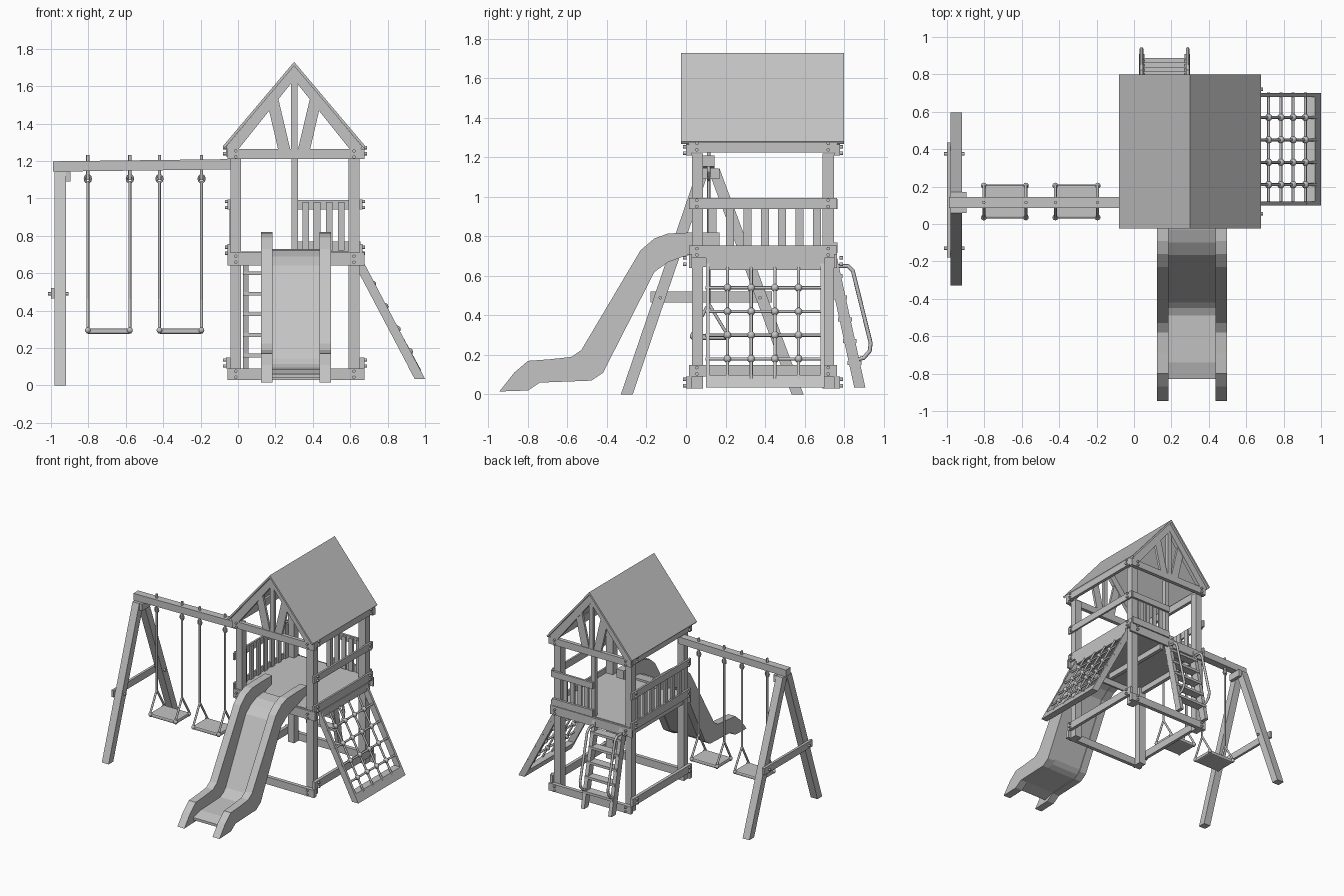
import bpy, bmesh, math
from mathutils import Vector

if "Cube" in bpy.data.objects:
    bpy.data.objects.remove(bpy.data.objects["Cube"], do_unlink=True)

GREY = (0.55, 0.55, 0.55, 1)
mat = bpy.data.materials.new("light grey")
mat.use_nodes = True
mat.diffuse_color = GREY
mat.node_tree.nodes["Principled BSDF"].inputs["Base Color"].default_value = GREY


def finish(name, bm, smooth=False):
    bmesh.ops.recalc_face_normals(bm, faces=bm.faces)
    mesh = bpy.data.meshes.new(name)
    for f in bm.faces:
        f.smooth = smooth
    bm.to_mesh(mesh)
    bm.free()
    mesh.materials.append(mat)
    obj = bpy.data.objects.new(name, mesh)
    bpy.context.collection.objects.link(obj)
    return obj


def prism(name, pts, axis, lo, hi):
    """Extrude a profile: axis 'y' takes (x, z) points, axis 'x' takes (y, z)."""
    bm = bmesh.new()
    place = (lambda p, t: (t, p[0], p[1])) if axis == "x" else (lambda p, t: (p[0], t, p[1]))
    face = bm.faces.new([bm.verts.new(place(p, lo)) for p in pts])
    ext = bmesh.ops.extrude_face_region(bm, geom=[face])
    move = (hi - lo, 0, 0) if axis == "x" else (0, hi - lo, 0)
    bmesh.ops.translate(bm, vec=move, verts=[v for v in ext["geom"] if isinstance(v, bmesh.types.BMVert)])
    return finish(name, bm)


def box(name, x, y, z):
    return prism(name, [(x[0], z[0]), (x[1], z[0]), (x[1], z[1]), (x[0], z[1])], "y", *y)


def slanted(name, a, b, w, axis, lo, hi):
    """Board from a to b whose ends are cut level."""
    return prism(name, [(a[0] - w, a[1]), (a[0] + w, a[1]), (b[0] + w, b[1]), (b[0] - w, b[1])], axis, lo, hi)


def tube(name, pts, r, sides=8):
    bm = bmesh.new()
    for a, b in zip(pts, pts[1:]):
        a, b = Vector(a), Vector(b)
        m = (b - a).to_track_quat("Z", "Y").to_matrix().to_4x4()
        m.translation = (a + b) / 2
        bmesh.ops.create_cone(bm, cap_ends=True, segments=sides, radius1=r, radius2=r,
                              depth=(b - a).length + r * 0.6, matrix=m)
    obj = finish(name, bm, True)
    obj.data.set_sharp_from_angle(angle=math.radians(50))
    return obj


def ball(name, loc, r):
    bm = bmesh.new()
    bmesh.ops.create_uvsphere(bm, u_segments=10, v_segments=6, radius=r)
    bmesh.ops.translate(bm, vec=loc, verts=bm.verts)
    return finish(name, bm, True)


def bolt(x, y, z, axis, sign):
    end = (x + sign * 0.012, y, z) if axis == "x" else (x, y + sign * 0.012, z)
    tube("bolt", [(x, y, z), end], 0.009)


# Tower posts
X_POST = [(-0.04, 0.015), (0.59, 0.65)]
Y_POST = [(0.03, 0.085), (0.69, 0.75)]
for x in X_POST:
    for y in Y_POST:
        box("tower_post", x, y, (0.03, 1.22))

# Front and back beams, then side beams
Y_OUT = [(0.0, 0.03, -1), (0.75, 0.78, 1)]
X_OUT = [(-0.065, -0.04, -1), (0.65, 0.675, 1)]
for y0, y1, s in Y_OUT:
    for name, z in (("base_cross_beam", (0.03, 0.09)), ("floor_cross_beam", (0.64, 0.71)),
                    ("top_cross_beam", (1.21, 1.265))):
        inset = 0.015 if name == "floor_cross_beam" else 0
        box(name, (-0.055, 0.675), (y0 + inset * (s < 0), y1 - inset * (s > 0)), z)
        for x in (-0.012, 0.62):
            for dz in (0.016, -0.016):
                bolt(x, y0 if s < 0 else y1, sum(z) / 2 + dz, "y", s)
for x0, x1, s in X_OUT:
    for name, z, t in (("base_side_beam", (0.09, 0.15), 0), ("floor_side_beam", (0.69, 0.755), 0.01),
                       ("side_guard_rail", (0.94, 0.995), 0.01), ("top_side_beam", (1.225, 1.285), 0)):
        xa, xb = (x0 + t, x1) if s < 0 else (x0, x1 - t)
        box(name, (xa, xb), (0.015, 0.765), z)
        for y in (0.055, 0.72):
            for dz in (0.016, -0.016):
                bolt(xa if s < 0 else xb, y, sum(z) / 2 + dz, "x", s)

# Floor and joists
box("floor", (-0.04, 0.65), (0.03, 0.75), (0.69, 0.715))
for x in (-0.035, 0.29, 0.615):
    box("floor_joist", (x, x + 0.03), (0.085, 0.69), (0.645, 0.69))

# Slatted railing on the swing side
for i in range(7):
    y = 0.115 + i * 0.088
    box("side_slat", (-0.045, -0.028), (y, y + 0.04), (0.7, 0.985))

# Half railing on the back
box("back_upper_rail", (0.295, 0.655), (0.75, 0.768), (0.94, 0.99))
box("back_lower_rail", (0.295, 0.655), (0.75, 0.768), (0.715, 0.77))
box("back_middle_post", (0.285, 0.32), (0.715, 0.75), (0.71, 1.22))
for x in (0.345, 0.405, 0.47, 0.535):
    box("back_slat", (x, x + 0.035), (0.735, 0.75), (0.72, 0.98))

# Roof panels
RIDGE, TOP, EAVE = 0.3, 1.73, 1.28
for s in (-1, 1):
    prism("roof_panel", [(RIDGE, TOP), (RIDGE + s * 0.38, EAVE), (RIDGE + s * 0.372, EAVE - 0.012),
                         (RIDGE, TOP - 0.022)], "y", -0.025, 0.8)

# Gable frames
for y in (0.0, 0.75):
    for s in (-1, 1):
        prism("rafter", [(RIDGE, 1.71), (RIDGE + s * 0.365, 1.275), (RIDGE + s * 0.355, 1.26),
                         (RIDGE + s * 0.3, 1.26), (RIDGE, 1.635)], "y", y, y + 0.03)
        prism("gable_strut", [(RIDGE + s * 0.02, 1.26), (RIDGE + s * 0.085, 1.26),
                              (RIDGE + s * 0.135, 1.475), (RIDGE + s * 0.085, 1.535)], "y", y + 0.005, y + 0.025)
    box("king_post", (0.283, 0.318), (y + 0.003, y + 0.027), (1.26, 1.66))

# Slide walls and bed
wall = [(0.17, 0.82), (0.03, 0.82), (-0.09, 0.815), (-0.16, 0.79), (-0.23, 0.73), (-0.53, 0.225),
        (-0.58, 0.19), (-0.69, 0.178), (-0.8, 0.17), (-0.87, 0.11), (-0.945, 0.015),
        (-0.8, 0.02), (-0.74, 0.06), (-0.48, 0.07), (-0.42, 0.11), (-0.16, 0.62),
        (-0.09, 0.67), (0.02, 0.71), (0.17, 0.75)]
for x in (0.123, 0.435):
    prism("slide_wall", wall, "x", x, x + 0.062)
bed = [(0.06, 0.73), (-0.03, 0.72), (-0.1, 0.69), (-0.165, 0.64), (-0.42, 0.145), (-0.45, 0.115),
       (-0.49, 0.095), (-0.74, 0.085), (-0.83, 0.06)]
prism("slide_bed", bed + [(y, z - 0.02) for y, z in reversed(bed)], "x", 0.18, 0.44)

# Ladder with handrails
for x in (0.027, 0.27):
    slanted("ladder_stile", (0.88, 0.035), (0.735, 0.7), 0.028, "x", x, x + 0.03)
for z in (0.16, 0.27, 0.38, 0.49, 0.6):
    y = 0.88 - (z - 0.035) * 0.218
    box("ladder_rung", (0.03, 0.297), (y - 0.035, y + 0.035), (z - 0.01, z + 0.01))
for x in (0.04, 0.287):
    tube("ladder_handrail", [(x, 0.76, 0.65), (x, 0.82, 0.65), (x, 0.845, 0.625), (x, 0.935, 0.26),
                             (x, 0.93, 0.22), (x, 0.9, 0.185), (x, 0.86, 0.175)], 0.01)

# Climbing net frame
for y in (0.1, 0.68):
    prism("net_frame_side", [(0.65, 0.7), (1.0, 0.035), (0.945, 0.035), (0.65, 0.595)], "y", y, y + 0.02)
prism("net_foot_board", [(1.0, 0.035), (0.967, 0.098), (0.91, 0.098), (0.945, 0.035)], "y", 0.1, 0.7)
box("net_top_board", (0.65, 0.67), (0.1, 0.7), (0.63, 0.69))


def net_x(z):
    return 0.72 + (0.54 - z) * 0.545


# Ropes and knots of the net
ROWS = (0.54, 0.42, 0.3, 0.18)
COLUMNS = (0.21, 0.33, 0.45, 0.57)
for z in ROWS:
    tube("net_rope_row", [(net_x(z), 0.1, z), (net_x(z), 0.7, z)], 0.008)
for y in COLUMNS:
    tube("net_rope_column", [(net_x(0.66), y, 0.66), (net_x(0.08), y, 0.08)], 0.008)
    for z in ROWS:
        ball("net_knot", (net_x(z), y, z), 0.02)

# Swing beam and A-frame
MID = 0.115
prism("swing_beam", [(-0.99, 1.143), (-0.03, 1.155), (-0.03, 1.21), (-0.99, 1.198)], "y", 0.085, 0.145)
slanted("swing_leg_front", (-0.3, 0), (0.09, 1.143), 0.03, "x", -0.98, -0.92)
slanted("swing_leg_back", (0.565, 0), (0.14, 1.143), 0.03, "x", -0.98, -0.92)
box("swing_cross_brace", (-1.0, -0.98), (-0.18, 0.435), (0.465, 0.52))
box("swing_bracket", (-0.92, -0.895), (0.06, 0.17), (1.09, 1.145))
for y in (-0.13, 0.375):
    bolt(-1.0, y, 0.49, "x", -1)
    bolt(-0.92, y, 0.49, "x", 1)

# Swings
for x0, x1 in ((-0.803, -0.578), (-0.42, -0.195)):
    seat = box("swing_seat", (x0 - 0.005, x1 + 0.005), (0.03, 0.21), (0.275, 0.305))
    bevel = seat.modifiers.new("rounded", "BEVEL")
    bevel.width, bevel.segments = 0.01, 2
    for x in (x0, x1):
        tube("swing_bolt", [(x, MID, 1.1), (x, MID, 1.23)], 0.009)
        ring = [(x + 0.016 * math.cos(a), MID, 1.105 + 0.02 * math.sin(a))
                for a in [i * math.pi / 5 for i in range(11)]]
        tube("swing_hook", ring, 0.006, 6)
        tube("swing_rope", [(x, MID, 1.09), (x, MID, 0.46)], 0.008)
        for y in (0.035, 0.205):
            tube("swing_rope_fork", [(x, MID, 0.46), (x, y, 0.31), (x, y, 0.28)], 0.008)
            ball("seat_knob", (x, y, 0.295), 0.016)
